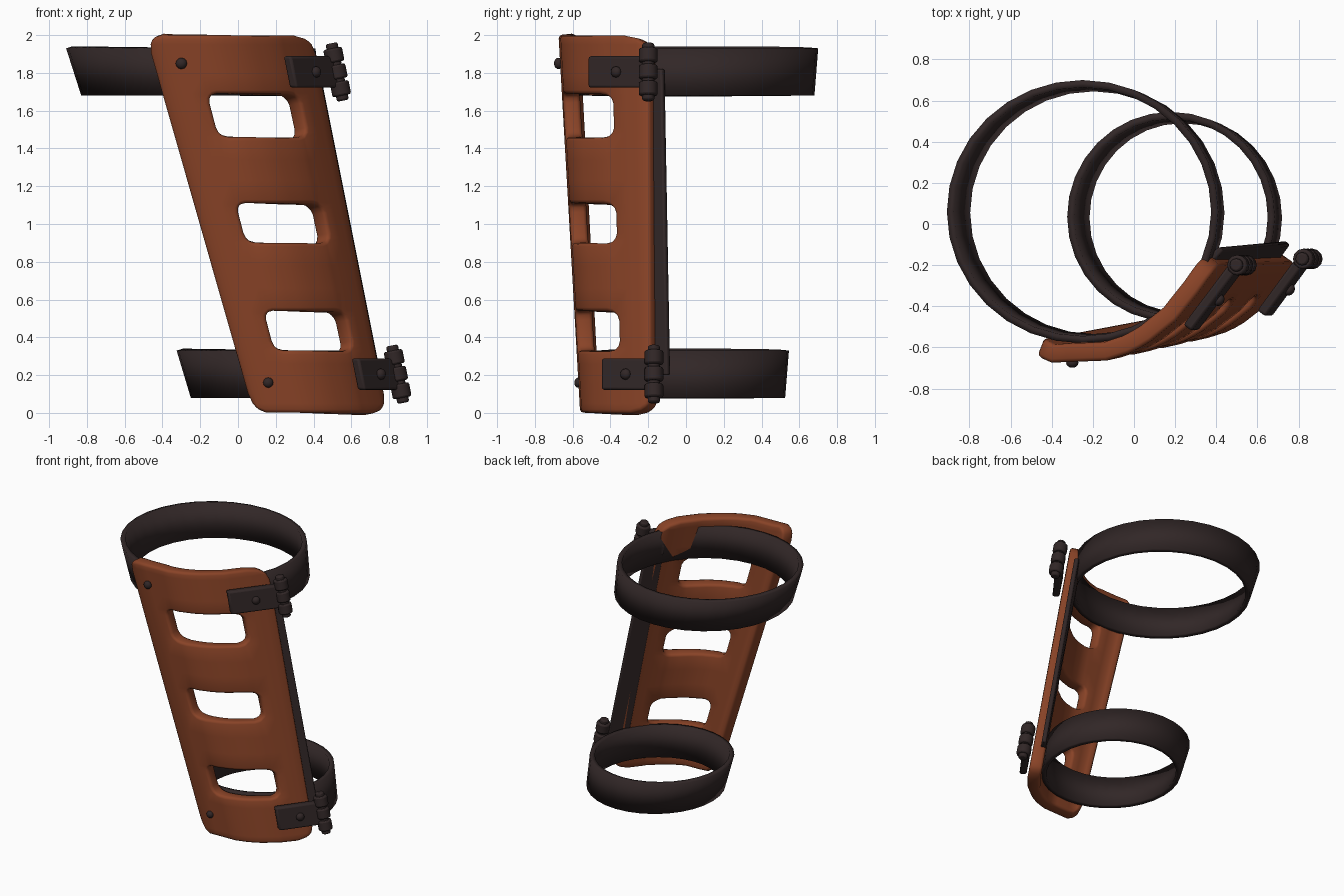
import bpy, bmesh, math
from mathutils import Vector, Matrix

cube = bpy.data.objects.get("Cube")
if cube:
    bpy.data.objects.remove(cube)


def material(name, color):
    m = bpy.data.materials.new(name)
    m.use_nodes = True
    m.diffuse_color = color
    m.node_tree.nodes["Principled BSDF"].inputs["Base Color"].default_value = color
    return m


LEATHER = material("tan_leather", (0.25, 0.056, 0.02, 1))
DARK = material("dark_leather", (0.031, 0.02, 0.02, 1))


def finish(bm, name, mat, thickness=0, bevel=0, segments=2, angle=40):
    bmesh.ops.recalc_face_normals(bm, faces=bm.faces) if not thickness else None
    me = bpy.data.meshes.new(name)
    bm.to_mesh(me)
    bm.free()
    me.materials.append(mat)
    ob = bpy.data.objects.new(name, me)
    bpy.context.collection.objects.link(ob)
    if thickness:
        s = ob.modifiers.new("thickness", 'SOLIDIFY')
        s.thickness, s.offset = thickness, -1
    if bevel:
        b = ob.modifiers.new("soft_edges", 'BEVEL')
        b.width, b.segments, b.limit_method = bevel, segments, 'ANGLE'
        b.angle_limit = math.radians(40)
    bpy.ops.object.select_all(action='DESELECT')
    ob.select_set(True)
    bpy.context.view_layer.objects.active = ob
    bpy.ops.object.shade_smooth_by_angle(angle=math.radians(angle))
    return ob


# Guard surface: a leaning, tapering sheet curved around the limb
PROFILE = [(0, -0.64), (0.1, -0.675), (0.4, -0.665), (0.52, -0.63), (0.62, -0.585),
           (0.78, -0.47), (0.9, -0.335), (1, -0.2)]


def left_edge(z):
    return 0.075 - 0.285 * z


def right_edge(z):
    return 0.8 - 0.2 * z


def guard_point(f, z):
    for (a, ya), (b, yb) in zip(PROFILE, PROFILE[1:]):
        if f <= b + 1e-6:
            y = ya + (yb - ya) * (f - a) / (b - a)
            break
    t = z / 2
    y = -0.19 - 0.01 * t + (y + 0.2) * (0.78 + 0.22 * t)
    return Vector((left_edge(z) * (1 - f) + right_edge(z) * f, y, z))


def round_corner(f, z, rect, rf, rz):
    """Pull points on a rectangle's rim onto its rounded corners."""
    f0, f1, z0, z1 = rect
    cf, sf = (f0, 1) if f < (f0 + f1) / 2 else (f1, -1)
    cz, sz = (z0, 1) if z < (z0 + z1) / 2 else (z1, -1)
    u, v = (f - cf) * sf / rf, (z - cz) * sz / rz
    e = 1e-4
    if min(u, v) < -e or max(u, v) > 1 or min(u, v) > e:
        return f, z
    if max(u, v) < e:
        u = v = 1 - math.sqrt(0.5)
    elif v < e:
        v = 1 - math.sqrt(1 - (1 - u) ** 2)
    else:
        u = 1 - math.sqrt(1 - (1 - v) ** 2)
    return cf + sf * u * rf, cz + sz * v * rz


WINDOWS = [(0.28, 0.84, z0, z1) for z0, z1 in ((0.33, 0.54), (0.9, 1.11), (1.46, 1.69))]


def stops(lo, hi, r):
    return [lo, lo + r / 2, lo + r, hi - r, hi - r / 2, hi]


f_lines = stops(0, 1, 0.1) + stops(0.28, 0.84, 0.06) + [0.19, 0.4, 0.46, 0.52, 0.58, 0.64, 0.71]
z_lines = stops(0, 2, 0.1) + [0.2, 0.26, 0.66, 0.78, 1.23, 1.34, 1.79]
for w in WINDOWS:
    z_lines += stops(w[2], w[3], 0.05)
f_lines, z_lines = sorted(f_lines), sorted(z_lines)

bm = bmesh.new()
grid = []
for z in z_lines:
    row = []
    for f in f_lines:
        p = round_corner(f, z, (0, 1, 0, 2), 0.1, 0.1)
        for w in WINDOWS:
            p = round_corner(*p, w, 0.06, 0.05)
        row.append(bm.verts.new(guard_point(*p)))
    grid.append(row)
for j in range(len(z_lines) - 1):
    for i in range(len(f_lines) - 1):
        f, z = (f_lines[i] + f_lines[i + 1]) / 2, (z_lines[j] + z_lines[j + 1]) / 2
        if not any(w[0] < f < w[1] and w[2] < z < w[3] for w in WINDOWS):
            bm.faces.new((grid[j][i], grid[j][i + 1], grid[j + 1][i + 1], grid[j + 1][i]))
loose = [v for v in bm.verts if not v.link_faces]
bmesh.ops.delete(bm, geom=loose, context='VERTS')
finish(bm, "curved_guard", LEATHER, thickness=0.09, bevel=0.022, angle=50)


# Straps: leaning bands that wrap the limb
def strap(name, z0, z1, low, high, sides=32):
    bm = bmesh.new()
    rings = []
    for z, (cx, cy, rx, ry) in ((z0, low), (z1, high)):
        angles = [math.tau * k / sides for k in range(sides)]
        rings.append([bm.verts.new((cx + rx * math.cos(a), cy + ry * math.sin(a), z)) for a in angles])
    lo, hi = rings
    for k in range(sides):
        n = (k + 1) % sides
        bm.faces.new((lo[k], lo[n], hi[n], hi[k]))
    finish(bm, name, DARK, thickness=0.035)


strap("upper_strap", 1.68, 1.93, (-0.195, 0.055, 0.635, 0.625), (-0.25, 0.06, 0.66, 0.64))
strap("lower_strap", 0.08, 0.33, (0.235, 0.03, 0.485, 0.495), (0.18, 0.035, 0.505, 0.51))


# Side flap: a long strip behind the guard's left-hand edge
bm = bmesh.new()
ends = []
for z, back in ((0.2, -0.08), (1.82, -0.11)):
    x = right_edge(z)
    section = ((x - 0.12, -0.2), (x - 0.09, -0.225), (x, back - 0.02), (x - 0.025, back))
    ends.append([bm.verts.new((px, py, z)) for px, py in section])
for k in range(4):
    n = (k + 1) % 4
    bm.faces.new((ends[0][k], ends[0][n], ends[1][n], ends[1][k]))
for loop in ends:
    bm.faces.new(loop)
finish(bm, "side_flap", DARK, bevel=0.01)


# Round-headed rivets
def rivet(name, at, normal, radius):
    bm = bmesh.new()
    turn = Vector(normal).to_track_quat('Z', 'Y').to_matrix().to_4x4()
    m = Matrix.Translation(at) @ turn @ Matrix.Diagonal((1, 1, 0.8, 1))
    bmesh.ops.create_uvsphere(bm, u_segments=12, v_segments=8, radius=radius, matrix=m)
    finish(bm, name, DARK)


rivet("upper_rivet", (-0.3, -0.675, 1.85), (0, -1, 0), 0.03)
rivet("lower_rivet", (0.16, -0.57, 0.16), (0, -1, 0), 0.027)


# Clasps: a plate on the guard, a rivet and a leaning pin with barrels
def clasp(prefix, start, end, z, pin):
    lean = Vector((-0.2, 0, 1)).normalized()
    a, b = Vector((*start, z)), Vector((*end, z))
    along = (b - a).normalized()
    out = along.cross(Vector((0, 0, 1))).normalized()
    size = Vector(((b - a).length, 0.05, 0.17))
    m = Matrix((along * size.x, out * size.y, lean * size.z)).transposed().to_4x4()
    bm = bmesh.new()
    bmesh.ops.create_cube(bm, size=1, matrix=Matrix.Translation((a + b) / 2) @ m)
    finish(bm, prefix + "_clasp_plate", DARK, bevel=0.012)
    rivet(prefix + "_clasp_rivet", a.lerp(b, 0.5) + out * 0.03, out, 0.03)

    bm = bmesh.new()
    turn = lean.to_track_quat('Z', 'Y').to_matrix().to_4x4()
    parts = [(0, 0.032, 0.31)] + [(0.09 * k, 0.05, 0.075) for k in (-1, 0, 1)]
    for offset, radius, depth in parts:
        place = Matrix.Translation(Vector(pin) + lean * offset) @ turn
        bmesh.ops.create_cone(bm, cap_ends=True, segments=12, radius1=radius, radius2=radius,
                              depth=depth, matrix=place)
    finish(bm, prefix + "_clasp_pin", DARK, bevel=0.01)


clasp("upper", (0.275, -0.505), (0.505, -0.2), 1.805, (0.525, -0.2, 1.805))
clasp("lower", (0.635, -0.435), (0.83, -0.17), 0.205, (0.845, -0.17, 0.205))
